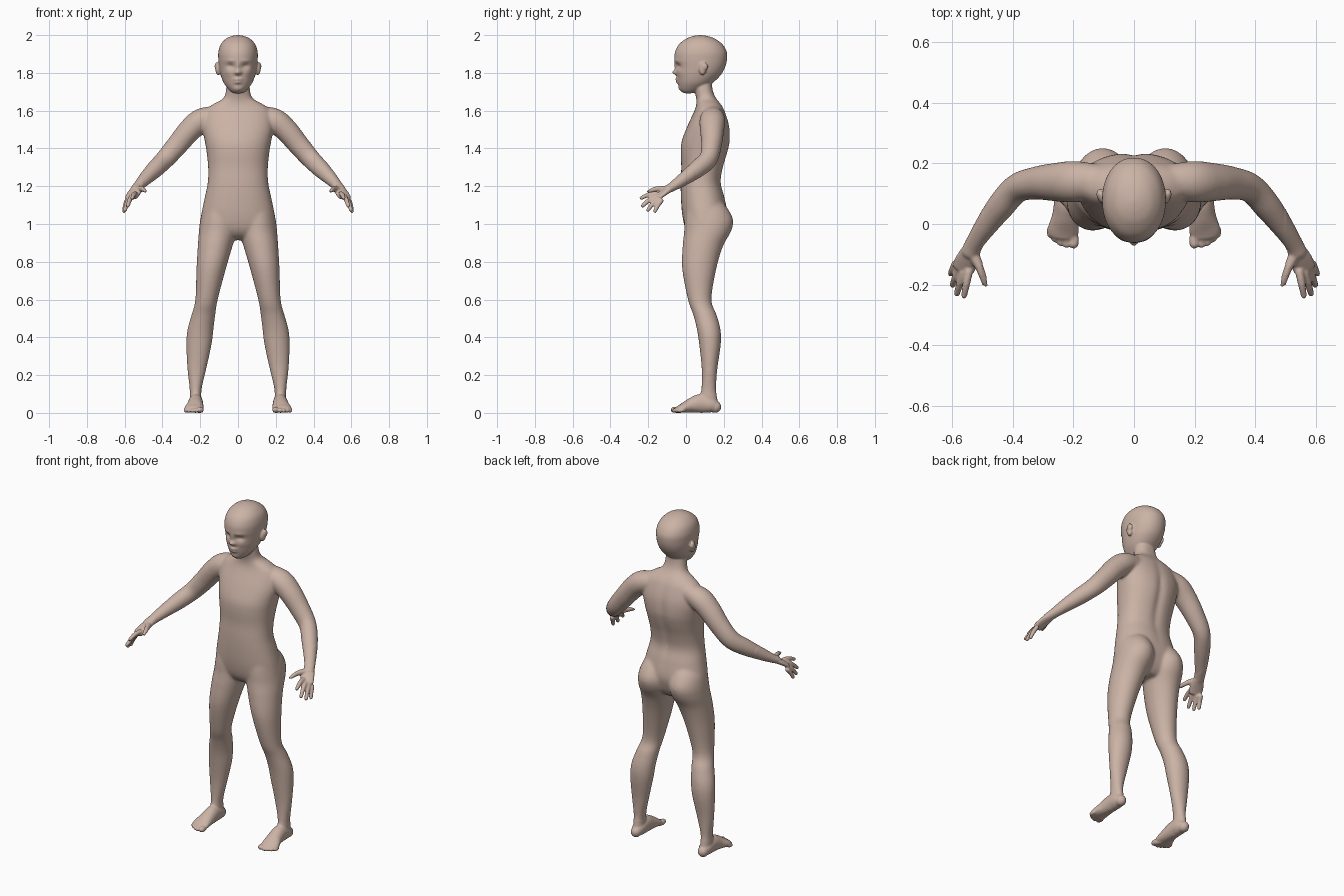
import bpy, bmesh, math
from mathutils import Vector, Matrix

bm = bmesh.new()


def smooth_path(rows, n):
    """Catmull-Rom interpolation through rows of numbers."""
    out = []
    for i in range(len(rows) - 1):
        p0, p1 = rows[max(i - 1, 0)], rows[i]
        p2, p3 = rows[i + 1], rows[min(i + 2, len(rows) - 1)]
        for k in range(n):
            t = k / n
            out.append([0.5 * (2 * b + (c - a) * t + (2 * a - 5 * b + 4 * c - d) * t * t
                               + (3 * b - a - 3 * c + d) * t ** 3)
                        for a, b, c, d in zip(p0, p1, p2, p3)])
    return out + [list(rows[-1])]


def skin(rings):
    """Closed shell through a list of point rings."""
    vs = [[bm.verts.new(p) for p in r] for r in rings]
    n = len(vs[0])
    for a, b in zip(vs, vs[1:]):
        for i in range(n):
            bm.faces.new((a[i], a[(i + 1) % n], b[(i + 1) % n], b[i]))
    bm.faces.new(vs[0][::-1])
    bm.faces.new(vs[-1])
    return [v for r in vs for v in r]


def stack(rows, power=2.0, seg=72, n=5, side=1):
    """Horizontal rings from rows of z, x_min, x_max, y_front, y_back."""
    rings = []
    for z, x0, x1, y0, y1 in smooth_path(rows, n):
        ring = []
        for i in range(seg):
            a = 2 * math.pi * i / seg
            c, s = math.cos(a), math.sin(a)
            px = math.copysign(abs(c) ** (2 / power), c)
            py = math.copysign(abs(s) ** (2 / power), s)
            ring.append((side * ((x0 + x1) / 2 + px * (x1 - x0) / 2),
                         (y0 + y1) / 2 + py * (y1 - y0) / 2, z))
        rings.append(ring)
    return skin(rings)


def tube(rows, side=1, seg=24, n=6):
    """Tube along rows of x, y, z, width, height, with rounded ends."""
    path = smooth_path(rows, n)
    pts = [Vector(p[:3]) for p in path]
    rings = []
    for i, p in enumerate(path):
        t = (pts[min(i + 1, len(pts) - 1)] - pts[max(i - 1, 0)]).normalized()
        u = t.cross(Vector((0, 0, 1))).normalized()
        w = u.cross(t)

        def ring(k, shift):
            return [pts[i] + t * shift + u * p[3] * k * math.cos(2 * math.pi * j / seg)
                    + w * p[4] * k * math.sin(2 * math.pi * j / seg) for j in range(seg)]
        caps = [(math.cos(a), math.sin(a)) for a in (0.4, 0.8, 1.2, 1.45)]
        if i == 0:
            rings += [ring(c, -s * p[4]) for c, s in reversed(caps)]
        rings.append(ring(1, 0))
        if i == len(path) - 1:
            rings += [ring(c, s * p[4]) for c, s in caps]
    rings = [[(side * q.x, q.y, q.z) for q in r] for r in rings]
    skin(rings)


def ball(center, radii):
    m = Matrix.Translation(center) @ Matrix.Diagonal((*radii, 1))
    bmesh.ops.create_uvsphere(bm, u_segments=24, v_segments=16, radius=1, matrix=m)


def sculpt(verts, bumps, front):
    """Push verts along y with mirrored soft bumps of x, z, size_x, size_z, depth."""
    for v in verts:
        if (v.co.y < 0.06) == front:
            x, z = abs(v.co.x), v.co.z
            v.co.y += sum(d * math.exp(-((x - bx) / sx) ** 2 - ((z - bz) / sz) ** 2)
                          for bx, bz, sx, sz, d in bumps)


# torso and neck
torso = stack([(z, -h, h, f, b) for z, h, f, b in (
    (1.78, .055, .05, .135), (1.72, .062, .045, .14), (1.685, .068, .05, .15),
    (1.66, .085, .055, .165), (1.635, .13, .055, .185), (1.60, .172, .045, .205),
    (1.52, .188, .008, .23), (1.44, .176, -.022, .234), (1.38, .166, -.028, .222),
    (1.30, .158, -.025, .198), (1.22, .160, -.028, .186), (1.14, .176, -.027, .205),
    (1.05, .194, -.02, .22), (.98, .195, -.005, .205), (.94, .13, .02, .185),
    (.915, .05, .06, .16))], power=2.25)
sculpt(torso, [(0, 1.38, .022, .2, -.012)], front=False)   # spine groove

# head with face
head = stack([(z, -h, h, f, b) for z, h, f, b in (
    (1.692, .018, -.008, .03), (1.70, .036, -.022, .06), (1.72, .056, -.035, .10),
    (1.75, .077, -.043, .145), (1.79, .092, -.049, .185), (1.83, .100, -.053, .207),
    (1.87, .104, -.061, .217), (1.91, .104, -.058, .216), (1.95, .092, -.038, .194),
    (1.98, .065, .0, .155), (1.994, .036, .034, .118), (2.0, .008, .066, .084))],
    power=2.1, seg=120, n=7)
sculpt(head, [
    (0, 1.803, .014, .013, -.022), (0, 1.835, .011, .024, -.008),       # nose
    (.014, 1.800, .008, .007, -.007),                                   # nostrils
    (.040, 1.836, .019, .013, .013), (.042, 1.864, .026, .008, -.004),  # sockets, brows
    (0, 1.766, .022, .007, -.013), (0, 1.750, .020, .007, -.012),       # lips
    (0, 1.714, .022, .012, -.006), (.052, 1.80, .022, .02, -.004)],     # chin, cheeks
    front=True)

for s in (1, -1):
    # eyes and ears
    ball((s * .040, -.019, 1.836), (.017, .014, .011))
    ball((s * .104, .088, 1.822), (.016, .020, .034))
    ball((s * .112, .098, 1.834), (.012, .018, .022))

    # arm
    tube([(.10, .145, 1.575, .05, .05), (.19, .14, 1.55, .068, .064),
          (.255, .138, 1.497, .064, .062), (.32, .135, 1.42, .055, .057),
          (.385, .118, 1.345, .048, .052), (.44, .058, 1.29, .046, .047),
          (.49, -.010, 1.24, .037, .036), (.528, -.068, 1.20, .030, .025),
          (.540, -.095, 1.185, .031, .022)], side=s, seg=40)
    # palm
    tube([(.530, -.075, 1.195, .028, .020), (.548, -.115, 1.168, .038, .017),
          (.564, -.148, 1.143, .038, .014)], side=s)
    # fingers: knuckle and tip
    for k, t in (((.545, -.158, 1.160), (.560, -.236, 1.138)),
                 ((.563, -.160, 1.145), (.584, -.230, 1.096)),
                 ((.578, -.150, 1.130), (.598, -.201, 1.074)),
                 ((.588, -.132, 1.122), (.604, -.164, 1.068))):
        mid = [(a + b) / 2 for a, b in zip(k, t)]
        mid[2] += .006
        tube([(*k, .014, .013), (*mid, .0125, .0125), (*t, .010, .010)], side=s)
    # thumb
    tube([(.532, -.095, 1.185, .020, .018), (.510, -.140, 1.186, .015, .015),
          (.498, -.170, 1.182, .0135, .0135), (.489, -.202, 1.172, .010, .010)], side=s)

    # leg
    stack([(1.13, .03, .15, .02, .18), (1.08, .015, .185, .0, .222),
           (1.02, .005, .200, -.008, .250), (.96, .007, .207, -.010, .238),
           (.88, .030, .213, -.018, .195), (.76, .065, .220, -.020, .160),
           (.60, .107, .226, .010, .135), (.52, .120, .246, .038, .162),
           (.44, .130, .268, .058, .183), (.36, .140, .274, .070, .184),
           (.23, .168, .268, .083, .166), (.12, .193, .256, .080, .160),
           (.04, .192, .257, .065, .172)], side=s)
    # foot
    tube([(x, y, h, w, h) for y, x, w, h in (
        (.155, .225, .030, .032), (.13, .224, .037, .042), (.08, .224, .039, .050),
        (.03, .226, .043, .040), (-.015, .232, .051, .026), (-.035, .234, .049, .020))],
        side=s, seg=40)
    # toes
    for x, y, r in ((.199, -.066, .0165), (.223, -.068, .0125), (.242, -.062, .012),
                    (.260, -.050, .012), (.275, -.036, .0115)):
        tube([(x * .6 + .094, -.02, .017, r, r), (x, y + .02, .016, r, r),
              (x, y, r, r, r * .9)], side=s)

bmesh.ops.recalc_face_normals(bm, faces=bm.faces)
mesh = bpy.data.meshes.new("figure_parts")
bm.to_mesh(mesh)
bm.free()
body = bpy.data.objects.new("mannequin_body", mesh)
bpy.context.collection.objects.link(body)

# fuse the parts into one skin
fuse = body.modifiers.new("fuse", 'REMESH')
fuse.mode = 'VOXEL'
fuse.voxel_size = .005
fused = bpy.data.meshes.new_from_object(
    body.evaluated_get(bpy.context.evaluated_depsgraph_get()))
body.modifiers.clear()
body.data = fused

# blend strongly on trunk and limbs, lightly on head, hands and feet
group = body.vertex_groups.new(name="trunk_and_limbs")
group.add([v.index for v in fused.vertices
           if .10 < v.co.z < 1.685 and abs(v.co.x) < .50], 1, 'REPLACE')
for name, count, vg in (("light_blend", 3, ""), ("strong_blend", 35, group.name)):
    m = body.modifiers.new(name, 'SMOOTH')
    m.factor, m.iterations, m.vertex_group = .5, count, vg

# skin colour
skin_mat = bpy.data.materials.new("skin")
skin_mat.diffuse_color = (.60, .45, .38, 1)
fused.materials.clear()
fused.materials.append(skin_mat)
for p in fused.polygons:
    p.use_smooth = True
    p.material_index = 0
